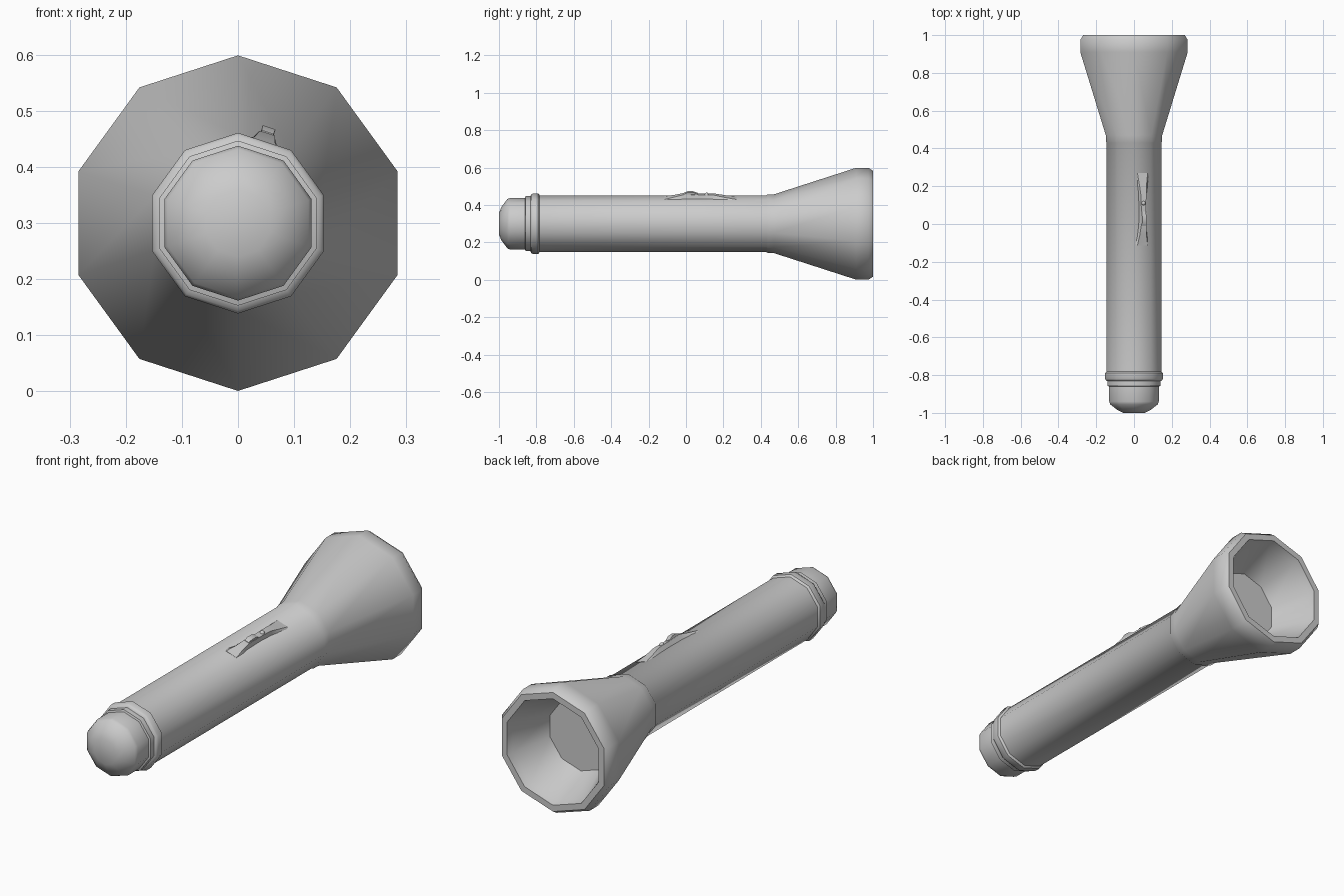
import bpy, bmesh, math
from mathutils import Vector

if "Cube" in bpy.data.objects:
    bpy.data.objects.remove(bpy.data.objects["Cube"])

SIDES, AXIS_Z = 10, 0.30


def finish(name, bm, angle=40):
    bmesh.ops.recalc_face_normals(bm, faces=bm.faces)
    me = bpy.data.meshes.new(name)
    bm.to_mesh(me)
    bm.free()
    ob = bpy.data.objects.new(name, me)
    bpy.context.collection.objects.link(ob)
    bpy.ops.object.select_all(action='DESELECT')
    ob.select_set(True)
    bpy.context.view_layer.objects.active = ob
    bpy.ops.object.shade_smooth_by_angle(angle=math.radians(angle))
    return ob


def loft(name, rings, closed_ends=True, angle=40):
    bm = bmesh.new()
    loops = [[bm.verts.new(p) for p in r] for r in rings]
    n = len(loops[0])
    for a, b in zip(loops, loops[1:]):
        for i in range(n):
            j = (i + 1) % n
            bm.faces.new((a[i], a[j], b[j], b[i]))
    if closed_ends:
        bm.faces.new(loops[0])
        bm.faces.new(loops[-1])
    return finish(name, bm, angle)


def lathe(name, profile):
    # profile is (y, radius); one corner of the decagon points straight up
    rings = []
    for y, r in profile:
        angs = [math.pi / 2 + 2 * math.pi * i / SIDES for i in range(SIDES)]
        rings.append([(r * math.cos(a), y, AXIS_Z + r * math.sin(a)) for a in angs])
    return loft(name, rings)


# Tail cap, ring, tube and flared head with recessed reflector
lathe("flashlight_body", [
    (-1.0, 0.06), (-0.985, 0.092), (-0.955, 0.132), (-0.94, 0.138), (-0.86, 0.138),
    (-0.857, 0.147), (-0.832, 0.147), (-0.828, 0.156), (-0.82, 0.161),
    (-0.79, 0.161), (-0.782, 0.152), (0.43, 0.152), (0.437, 0.157), (0.47, 0.157),
    (0.91, 0.299), (0.975, 0.299), (1.0, 0.283), (1.0, 0.253),
    (0.97, 0.245), (0.79, 0.17)])

# Switch parts sit on the facet facing 72 degrees
A = math.radians(72)
NORMAL = Vector((math.cos(A), 0, math.sin(A)))
ACROSS = Vector((math.sin(A), 0, -math.cos(A)))
APOTHEM = 0.152 * math.cos(math.pi / SIDES)


def on_facet(u, y, h):
    return Vector((0, y, AXIS_Z)) + ACROSS * u + NORMAL * (APOTHEM + h)


# Hourglass switch mount
sections = [(-0.115, 0.044, 0.001), (-0.06, 0.029, 0.012), (-0.01, 0.022, 0.024),
            (0.08, 0.02, 0.021), (0.15, 0.023, 0.021), (0.21, 0.031, 0.009),
            (0.27, 0.044, 0.001)]
loft("switch_mount", [[on_facet(-w, y, -0.004), on_facet(-0.65 * w, y, h),
                       on_facet(0.65 * w, y, h), on_facet(w, y, -0.004)]
                      for y, w, h in sections], angle=35)

# Sliding thumb piece
loft("switch_slider", [[on_facet(-w, y, 0.015), on_facet(-w, y, h),
                        on_facet(w, y, h), on_facet(w, y, 0.015)]
                       for y, w, h in [(-0.01, 0.011, 0.026), (0.01, 0.012, 0.035),
                                       (0.04, 0.012, 0.034), (0.065, 0.011, 0.024)]])

# Small signal button
bm = bmesh.new()
bmesh.ops.create_uvsphere(bm, u_segments=10, v_segments=6, radius=0.012)
bmesh.ops.translate(bm, verts=bm.verts, vec=on_facet(0, 0.11, 0.018))
finish("signal_button", bm)
